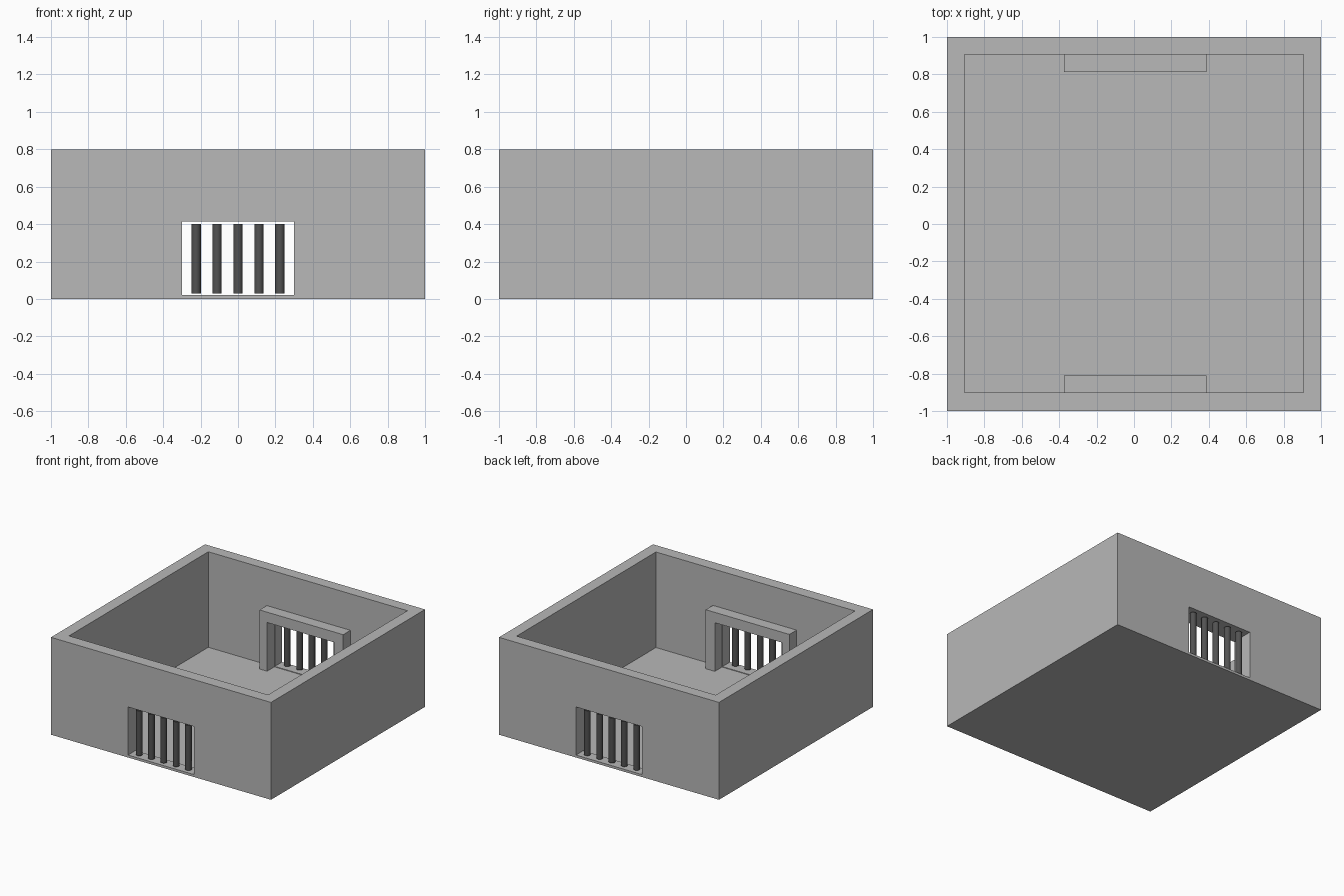
import bpy, bmesh

if "Cube" in bpy.data.objects:
    bpy.data.objects.remove(bpy.data.objects["Cube"])

def material(name, v):
    m = bpy.data.materials.new(name)
    m.diffuse_color = (v, v, v, 1)
    m.use_nodes = True
    m.node_tree.nodes["Principled BSDF"].inputs["Base Color"].default_value = m.diffuse_color
    return m

stone = material("stone_grey", 0.48)
iron = material("dark_iron", 0.085)

def box(name, lo, hi, mat=None):
    bpy.ops.mesh.primitive_cube_add(size=1, location=[(a + b) / 2 for a, b in zip(lo, hi)])
    o = bpy.context.object
    o.name = name
    o.scale = [b - a for a, b in zip(lo, hi)]
    bpy.ops.object.transform_apply(location=True, rotation=True, scale=True)
    if mat:
        o.data.materials.append(mat)
    return o

def cut(target, cutter):
    mod = target.modifiers.new("cut", 'BOOLEAN')
    mod.operation = 'DIFFERENCE'
    mod.solver = 'EXACT'
    mod.object = cutter
    bpy.context.view_layer.objects.active = target
    bpy.ops.object.modifier_apply(modifier=mod.name)
    bpy.data.objects.remove(cutter)

# Open-topped room with a gate opening through front and back walls
room = box("room", (-1, -1, 0), (1, 1, 0.8), stone)
cut(room, box("room_cutter", (-0.905, -0.902, 0.015), (0.905, 0.907, 1.2)))
cut(room, box("gate_cutter", (-0.3, -1.2, 0.02), (0.3, 1.2, 0.415)))

def gate_frame(name, y0, y1):
    pts = [(-0.373, 0.015), (-0.373, 0.5), (0.387, 0.5), (0.387, 0.015),
           (0.305, 0.015), (0.305, 0.415), (-0.305, 0.415), (-0.305, 0.015)]
    bm = bmesh.new()
    f = bm.faces.new([bm.verts.new((x, y0, z)) for x, z in pts])
    r = bmesh.ops.extrude_face_region(bm, geom=[f])
    for v in r["geom"]:
        if isinstance(v, bmesh.types.BMVert):
            v.co.y = y1
    bmesh.ops.recalc_face_normals(bm, faces=bm.faces)
    me = bpy.data.meshes.new(name)
    bm.to_mesh(me)
    bm.free()
    me.materials.append(stone)
    bpy.context.collection.objects.link(bpy.data.objects.new(name, me))

# Door surrounds on the inner faces of the walls
gate_frame("front_gate_frame", -0.902, -0.809)
gate_frame("back_gate_frame", 0.907, 0.813)

# Upright bars in both openings
for side, y in (("front", -0.963), ("back", 0.96)):
    for i in range(5):
        bpy.ops.mesh.primitive_cylinder_add(vertices=16, radius=0.025, depth=0.37,
                                            location=((i - 2) * 0.112, y, 0.215))
        bar = bpy.context.object
        bar.name = f"{side}_bar_{i + 1}"
        bar.data.materials.append(iron)
        bpy.ops.object.shade_smooth_by_angle()
